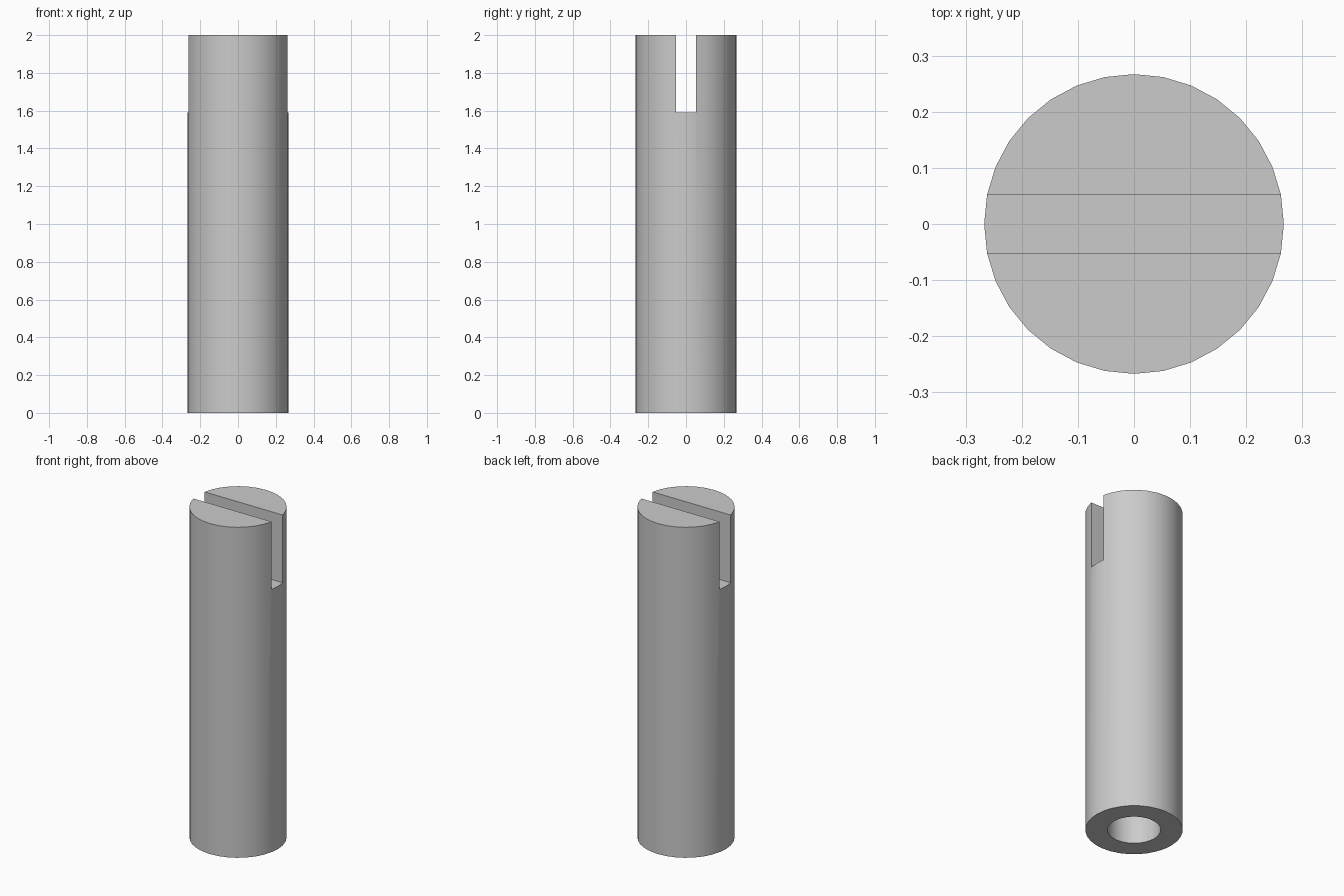
import bpy
import math

default = bpy.data.objects.get("Cube")
if default:
    bpy.data.objects.remove(default, do_unlink=True)

RADIUS, HEIGHT = 0.267, 2.0
SLOT_WIDTH, SLOT_FLOOR = 0.106, 1.59
BORE_RADIUS, BORE_DEPTH = 0.146, 0.8
SIDES = 32

steel = bpy.data.materials.new("grey_steel")
steel.use_nodes = True
colour = (0.6, 0.6, 0.6, 1)
steel.diffuse_color = colour
steel.node_tree.nodes["Principled BSDF"].inputs["Base Color"].default_value = colour


def cylinder(name, radius, bottom, top):
    bpy.ops.mesh.primitive_cylinder_add(
        vertices=SIDES, radius=radius, depth=top - bottom,
        location=(0, 0, (bottom + top) / 2))
    obj = bpy.context.object
    obj.name = name
    obj.data.materials.append(steel)
    return obj


def cut(target, cutter):
    cutter.hide_render = True
    mod = target.modifiers.new(cutter.name, "BOOLEAN")
    mod.operation = "DIFFERENCE"
    mod.solver = "EXACT"
    mod.object = cutter
    bpy.context.view_layer.objects.active = target
    bpy.ops.object.modifier_apply(modifier=mod.name)
    bpy.data.objects.remove(cutter, do_unlink=True)


# Round pin body
pin = cylinder("slotted_pin", RADIUS, 0, HEIGHT)

# Blind bore in the bottom end
cut(pin, cylinder("bore_cutter", BORE_RADIUS, -0.1, BORE_DEPTH))

# Slot across the top end, running left to right
slot_top = HEIGHT + 0.1
bpy.ops.mesh.primitive_cube_add(size=1, location=(0, 0, (SLOT_FLOOR + slot_top) / 2))
slot = bpy.context.object
slot.name = "slot_cutter"
slot.scale = (1, SLOT_WIDTH, slot_top - SLOT_FLOOR)
slot.data.materials.append(steel)
bpy.context.view_layer.update()
cut(pin, slot)

# Smooth round walls, sharp rims and slot edges
bpy.ops.object.select_all(action="DESELECT")
pin.select_set(True)
bpy.context.view_layer.objects.active = pin
bpy.ops.object.shade_smooth_by_angle(angle=math.radians(30))
